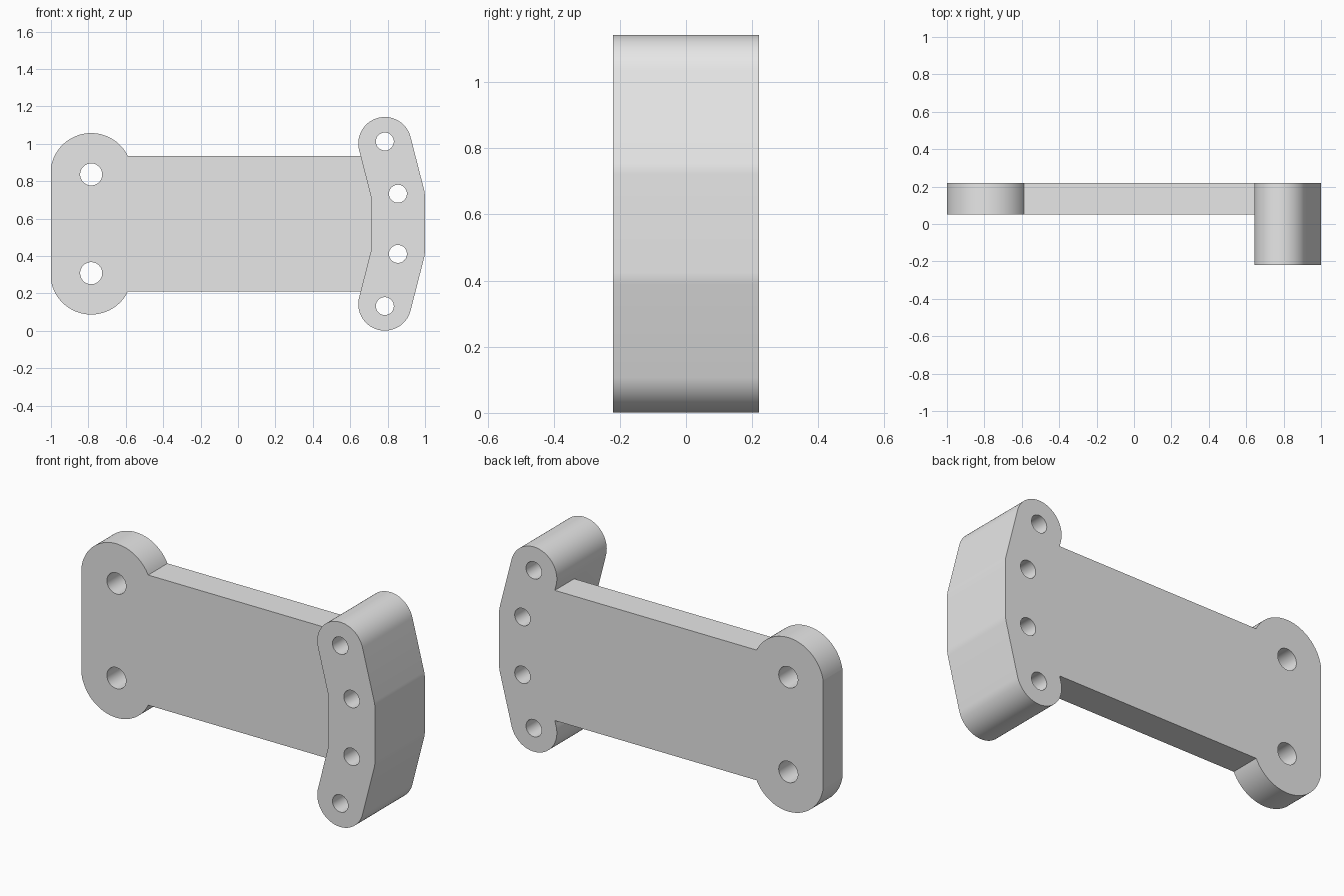
import bpy
import bmesh
from math import sin, cos, acos, asin, atan2, pi, radians

cube = bpy.data.objects.get("Cube")
if cube:
    bpy.data.objects.remove(cube, do_unlink=True)

MID = 0.572            # height of the horizontal symmetry plane
BACK, STEP, FRONT = 0.22, 0.05, -0.22

grey = bpy.data.materials.new("light_grey")
grey.use_nodes = True
grey.diffuse_color = (0.8, 0.8, 0.8, 1)
grey.node_tree.nodes["Principled BSDF"].inputs["Base Color"].default_value = grey.diffuse_color


def arc(cx, h, r, a0, a1, n):
    """Arc points (x, height above the symmetry plane)."""
    return [(cx + r * cos(a0 + (a1 - a0) * i / n),
             h + r * sin(a0 + (a1 - a0) * i / n)) for i in range(n + 1)]


def mirrored(upper):
    """Close an upper half outline with its reflection."""
    return upper + [(x, -h) for x, h in reversed(upper)]


def prism(name, outline, y0, y1):
    """Extrude an outline in the XZ plane from y0 to y1."""
    bm = bmesh.new()
    face = bm.faces.new([bm.verts.new((x, y0, MID + h)) for x, h in outline])
    grown = bmesh.ops.extrude_face_region(bm, geom=[face])["geom"]
    moved = [g for g in grown if isinstance(g, bmesh.types.BMVert)]
    bmesh.ops.translate(bm, vec=(0, y1 - y0, 0), verts=moved)
    bmesh.ops.recalc_face_normals(bm, faces=bm.faces)
    mesh = bpy.data.meshes.new(name)
    bm.to_mesh(mesh)
    bm.free()
    mesh.materials.append(grey)
    obj = bpy.data.objects.new(name, mesh)
    bpy.context.collection.objects.link(obj)
    return obj


def combine(target, tool, operation):
    """Apply an exact boolean and discard the tool."""
    tool.hide_render = True
    mod = target.modifiers.new("join", "BOOLEAN")
    mod.object, mod.operation, mod.solver = tool, operation, "EXACT"
    bpy.context.view_layer.objects.active = target
    bpy.ops.object.modifier_apply(modifier=mod.name)
    bpy.data.objects.remove(tool, do_unlink=True)


# Flat plate with a rounded, flat-sided lobe end
lobe_x, lobe_h, lobe_r, plate_h = -0.785, 0.267, 0.218, 0.363
start = asin((plate_h - lobe_h) / lobe_r)
end = pi - acos((lobe_x + 1) / lobe_r)
plate = mirrored([(0.8, plate_h)] + arc(lobe_x, lobe_h, lobe_r, start, end, 40))
bracket = prism("bracket", plate, STEP, BACK)

# Deep bent end bar
tip, bend, bar_r = (0.785, 0.429), (0.857, 0.148), 0.142
lean = atan2(bend[0] - tip[0], tip[1] - bend[1])
bar = mirrored(arc(*bend, bar_r, 0, lean, 4)
               + arc(*tip, bar_r, lean, lean + pi, 48)
               + [(bend[0] - bar_r - 0.002, bend[1] - 0.011)])
combine(bracket, prism("end_bar", bar, FRONT, BACK), "UNION")

# Through holes, in pairs above and below the symmetry plane
for x, h, r in [(lobe_x, 0.264, 0.059), (0.785, 0.44, 0.048), (0.855, 0.161, 0.048)]:
    for side in (1, -1):
        circle = arc(x, side * h, r, 0, 2 * pi, 48)[:-1]
        combine(bracket, prism("hole_cutter", circle, FRONT - 0.1, BACK + 0.1), "DIFFERENCE")

# Smooth the curved walls, keep corners crisp
bpy.ops.object.select_all(action="DESELECT")
bracket.select_set(True)
bpy.context.view_layer.objects.active = bracket
bpy.ops.object.shade_smooth_by_angle(angle=radians(9))
